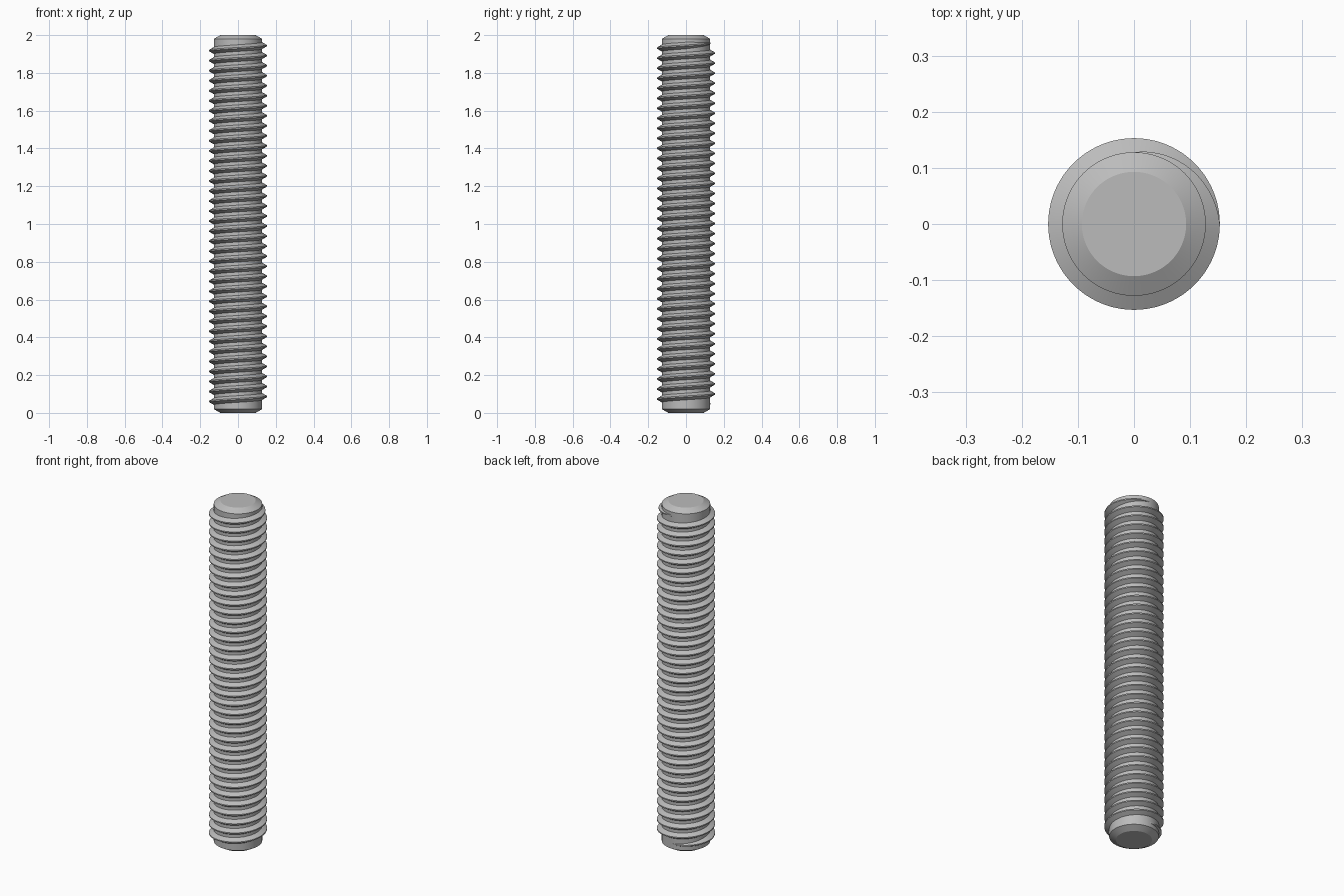
import bpy, bmesh
from math import pi, cos, sin, tan, radians

cube = bpy.data.objects.get("Cube")
if cube:
    bpy.data.objects.remove(cube)

LENGTH, CORE, CREST, FACE = 2.0, 0.128, 0.153, 0.093
CHAMFER = 0.02
TURNS, SEGS = 36, 72
START, END = 0.047, 1.958          # thread centre heights at both ends

steel = bpy.data.materials.new("grey_steel")
steel.use_nodes = True
colour = (0.5, 0.5, 0.5, 1)
steel.diffuse_color = colour
steel.node_tree.nodes["Principled BSDF"].inputs["Base Color"].default_value = colour


def finish(name, bm):
    bmesh.ops.recalc_face_normals(bm, faces=bm.faces)
    mesh = bpy.data.meshes.new(name)
    bm.to_mesh(mesh)
    bm.free()
    obj = bpy.data.objects.new(name, mesh)
    mesh.materials.append(steel)
    bpy.context.collection.objects.link(obj)
    bpy.ops.object.select_all(action='DESELECT')
    obj.select_set(True)
    bpy.context.view_layer.objects.active = obj
    bpy.ops.object.shade_smooth_by_angle(angle=radians(25))


def skin(bm, rings, closed_profile):
    for a, b in zip(rings, rings[1:]):
        n = len(a)
        for i in range(n):
            j = (i + 1) % n
            bm.faces.new((a[i], a[j], b[j], b[i]))
    if closed_profile:
        bm.faces.new(rings[0])
        bm.faces.new(rings[-1])


# Core rod with chamfered ends
bm = bmesh.new()
profile = [(FACE, 0), (CORE, CHAMFER), (CORE, LENGTH - CHAMFER), (FACE, LENGTH)]
rings = [[bm.verts.new((r * cos(2 * pi * i / SEGS), r * sin(2 * pi * i / SEGS), z))
          for i in range(SEGS)] for r, z in profile]
skin(bm, rings, True)
finish("rod_core", bm)

# Helical thread, fading in and out over a quarter turn
bm = bmesh.new()
pitch = (END - START) / TURNS
tip = pitch / 16
sink = 0.003
rings = []
for k in range(TURNS * SEGS + 1):
    turn = k / SEGS
    fade = min(1, 4 * turn, 4 * (TURNS - turn))
    height = (CREST - CORE) * fade
    root = tip + (height + sink) * tan(radians(30))
    angle = pi / 2 + 2 * pi * turn
    z = START + pitch * turn
    section = [(CORE - sink, -root), (CORE + height, -tip),
               (CORE + height, tip), (CORE - sink, root)]
    rings.append([bm.verts.new((r * cos(angle), r * sin(angle), z + dz))
                  for r, dz in section])
skin(bm, rings, True)
finish("screw_thread", bm)
